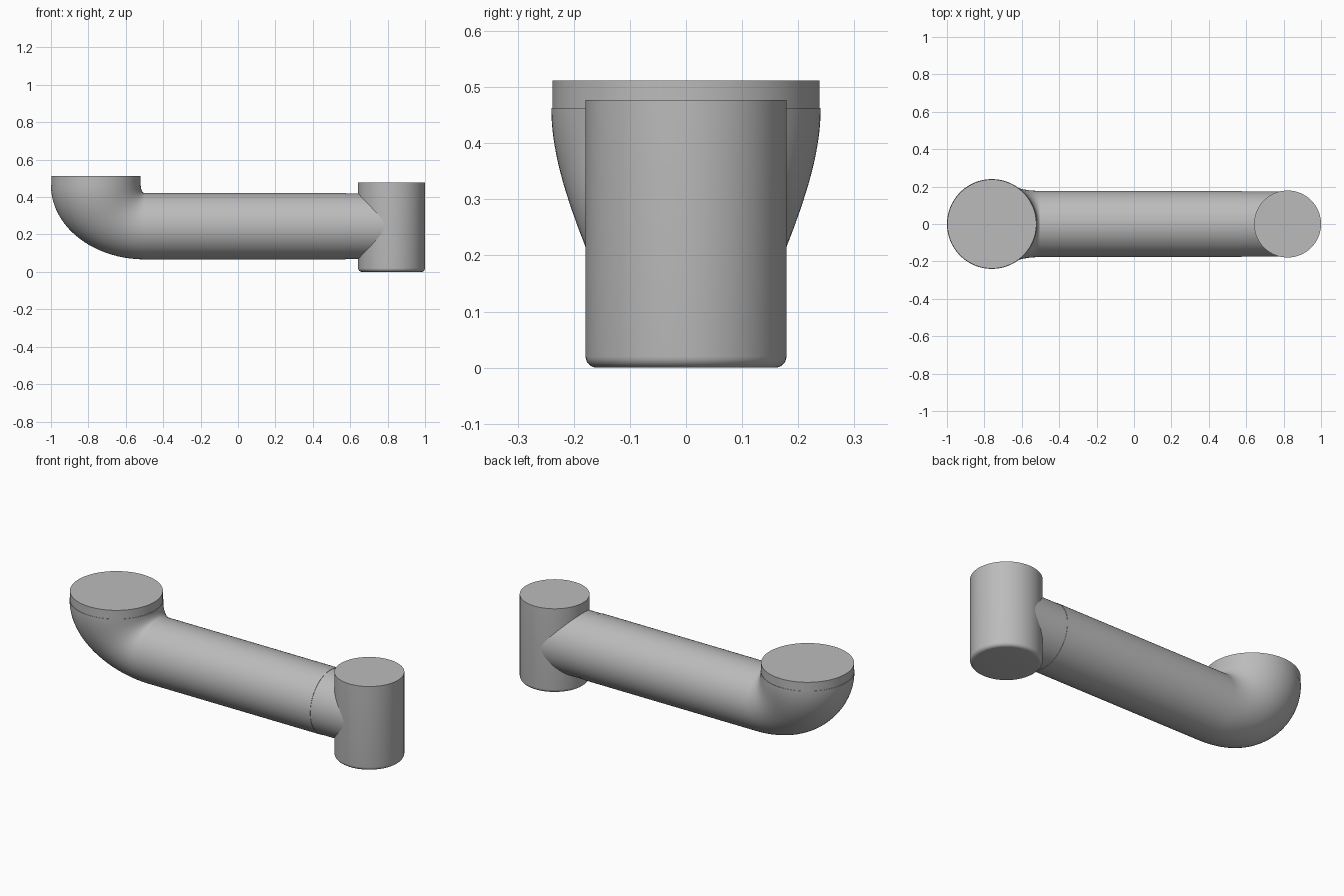
import bpy, bmesh, math

if "Cube" in bpy.data.objects:
    bpy.data.objects.remove(bpy.data.objects["Cube"])

N = 96  # segments around every round part
grey = bpy.data.materials.new("plain grey")
grey.diffuse_color = (0.5, 0.5, 0.5, 1)
grey.use_nodes = True
grey.node_tree.nodes["Principled BSDF"].inputs["Base Color"].default_value = grey.diffuse_color


def loft(name, rings, cap_start=False, cap_end=False):
    """Skin a list of rings, each with N points."""
    bm = bmesh.new()
    vs = [[bm.verts.new(p) for p in ring] for ring in rings]
    for a, b in zip(vs, vs[1:]):
        for i in range(N):
            j = (i + 1) % N
            bm.faces.new((a[i], a[j], b[j], b[i]))
    if cap_start:
        bm.faces.new(vs[0])
    if cap_end:
        bm.faces.new(vs[-1])
    bmesh.ops.recalc_face_normals(bm, faces=bm.faces)
    me = bpy.data.meshes.new(name)
    bm.to_mesh(me)
    bm.free()
    me.materials.append(grey)
    me.shade_smooth()
    me.set_sharp_from_angle(angle=math.radians(35))
    ob = bpy.data.objects.new(name, me)
    bpy.context.collection.objects.link(ob)
    return ob


ANGLES = [2 * math.pi * i / N for i in range(N)]


def flat_ring(x, r, z):
    return [(x + r * math.cos(a), r * math.sin(a), z) for a in ANGLES]


def upright_ring(x, r, z):
    return [(x, r * math.sin(a), z + r * math.cos(a)) for a in ANGLES]


POST_X, POST_R = 0.821, 0.179
TUBE_R, TUBE_Z = 0.177, 0.244
CUP_X, CUP_R, CUP_Z = -0.76, 0.24, 0.463
BEND_X = -0.5

# upright post with a rounded bottom edge
B = 0.02
post = []
for k in range(7):
    t = math.pi / 2 * k / 6
    post.append(flat_ring(POST_X, POST_R - B + B * math.sin(t), B - B * math.cos(t)))
post.append(flat_ring(POST_X, POST_R, 0.477))
loft("post", post, True, True)

# straight tube
loft("tube", [upright_ring(BEND_X, TUBE_R, TUBE_Z), upright_ring(0.575, TUBE_R, TUBE_Z)])

# slightly slimmer neck, its end shaped to the post wall
NECK_R = 0.175
saddle = [(POST_X - math.sqrt(POST_R ** 2 - y * y), y, z)
          for _, y, z in upright_ring(0, NECK_R, TUBE_Z)]
loft("neck", [upright_ring(0.575, TUBE_R, TUBE_Z),
              upright_ring(0.575, NECK_R, TUBE_Z), saddle])

# flared elbow: rings spanned between an outer and an inner quarter ellipse
elbow = [flat_ring(CUP_X, 0.238, CUP_Z)]
STEPS = 32
for k in range(STEPS + 1):
    t = math.pi / 2 * k / STEPS
    s, c = math.sin(t), math.cos(t)
    ox = BEND_X + (CUP_X - CUP_R - BEND_X) * c
    oz = CUP_Z + (TUBE_Z - TUBE_R - CUP_Z) * s
    ix = BEND_X + (CUP_X + CUP_R - BEND_X) * c
    iz = CUP_Z + (TUBE_Z + TUBE_R - CUP_Z) * s
    w = TUBE_R + (CUP_R - TUBE_R) * c * c
    elbow.append([((ox + ix) / 2 + (ix - ox) / 2 * math.cos(a), w * math.sin(a),
                   (oz + iz) / 2 + (iz - oz) / 2 * math.cos(a)) for a in ANGLES])
loft("elbow", elbow)

# round rim on top of the elbow
loft("rim", [flat_ring(CUP_X, 0.238, CUP_Z), flat_ring(CUP_X, 0.238, 0.512)], False, True)
